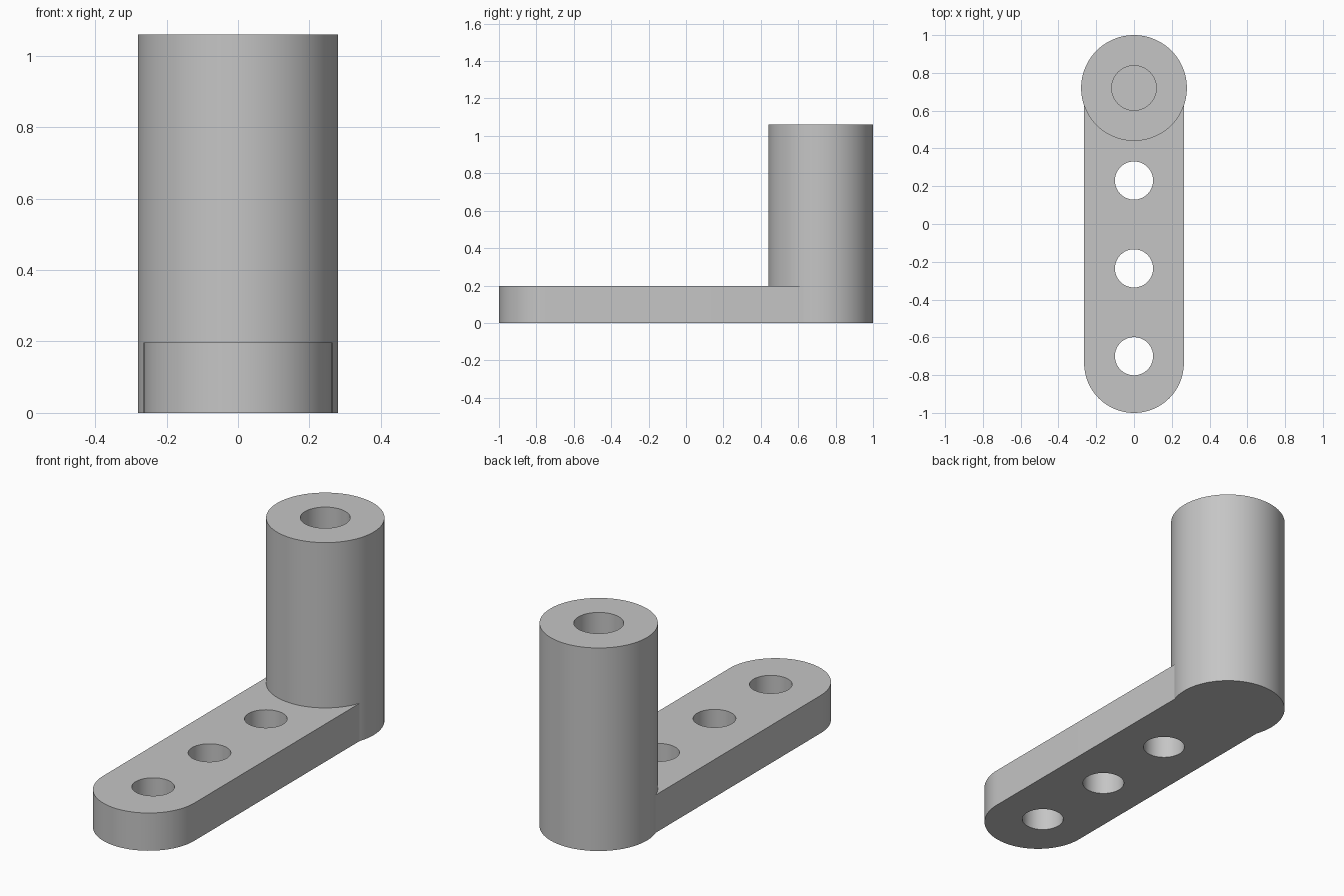
import bpy
import math

cube = bpy.data.objects.get("Cube")
if cube:
    bpy.data.objects.remove(cube, do_unlink=True)

POST_Y, POST_R, POST_H = 0.72, 0.28, 1.06
BAR_R, BAR_H = 0.264, 0.197
BORE_R, BORE_FLOOR = 0.118, 0.3
HOLE_R, HOLE_YS = 0.101, (0.23, -0.235, -0.7)

grey = bpy.data.materials.new("plain grey")
grey.use_nodes = True
GREY = (0.56, 0.56, 0.56, 1)
grey.diffuse_color = GREY
grey.node_tree.nodes["Principled BSDF"].inputs["Base Color"].default_value = GREY


def prism(name, outline, z0, z1):
    """Upright solid from a counter-clockwise outline."""
    n = len(outline)
    verts = [(x, y, z) for z in (z0, z1) for x, y in outline]
    faces = [tuple(reversed(range(n))), tuple(range(n, 2 * n))]
    faces += [(i, (i + 1) % n, (i + 1) % n + n, i + n) for i in range(n)]
    mesh = bpy.data.meshes.new(name)
    mesh.from_pydata(verts, [], faces)
    mesh.materials.append(grey)
    obj = bpy.data.objects.new(name, mesh)
    bpy.context.collection.objects.link(obj)
    return obj


def arc(y, r, start, end, steps):
    angles = [math.radians(start + (end - start) * i / steps) for i in range(steps + 1)]
    return [(r * math.cos(a), y + r * math.sin(a)) for a in angles]


def disc(name, y, r, z0, z1):
    return prism(name, arc(y, r, 0, 360, 96)[:-1], z0, z1)


def combine(target, tool, operation):
    mod = target.modifiers.new(operation.title(), 'BOOLEAN')
    mod.operation, mod.solver, mod.object = operation, 'EXACT', tool
    bpy.context.view_layer.objects.active = target
    bpy.ops.object.modifier_apply(modifier=mod.name)
    bpy.data.objects.remove(tool, do_unlink=True)


# Post with the round-ended arm joined to its foot
bracket = disc("arm_and_post", POST_Y, POST_R, 0, POST_H)
arm_outline = arc(-1 + BAR_R, BAR_R, 180, 360, 48) + [(BAR_R, POST_Y), (-BAR_R, POST_Y)]
combine(bracket, prism("arm", arm_outline, 0, BAR_H), 'UNION')

# Blind bore in the post, through holes in the arm
combine(bracket, disc("bore", POST_Y, BORE_R, BORE_FLOOR, POST_H + 0.1), 'DIFFERENCE')
for y in HOLE_YS:
    combine(bracket, disc("hole", y, HOLE_R, -0.1, BAR_H + 0.1), 'DIFFERENCE')

# Smooth round walls, sharp rims
bpy.ops.object.select_all(action='DESELECT')
bracket.select_set(True)
bpy.context.view_layer.objects.active = bracket
bpy.ops.object.shade_smooth_by_angle(angle=math.radians(15))
